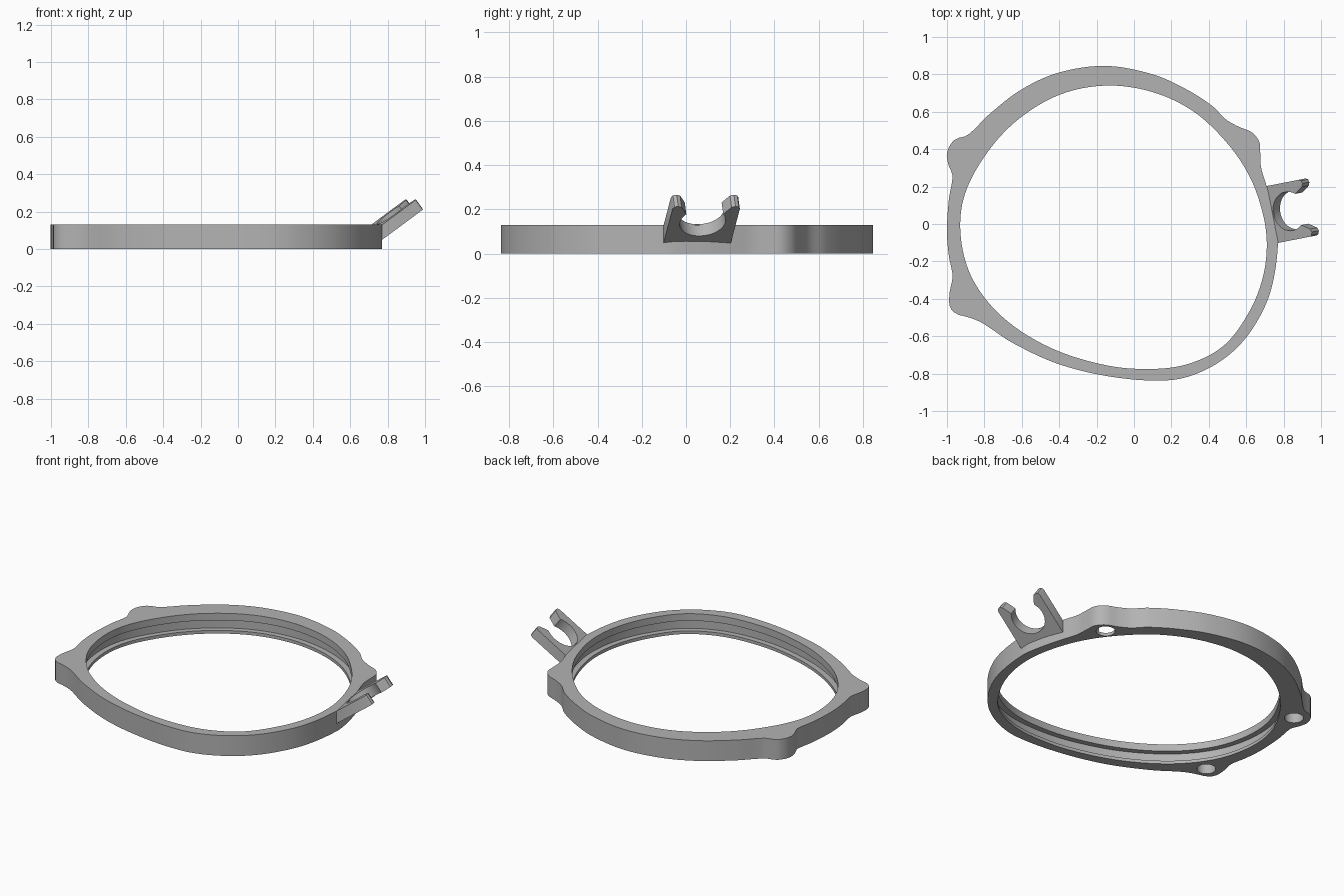
import bpy, bmesh, math
from mathutils import Vector
from mathutils.geometry import interpolate_bezier

cube = bpy.data.objects.get("Cube")
if cube:
    bpy.data.objects.remove(cube, do_unlink=True)

grey = bpy.data.materials.new("plain grey")
grey.use_nodes = True
grey.diffuse_color = (0.45, 0.45, 0.45, 1)
grey.node_tree.nodes["Principled BSDF"].inputs["Base Color"].default_value = grey.diffuse_color

SEGMENTS = 288
HEIGHT = 0.13

# Outlines, counter-clockwise; the outer one includes the three lugs
OUTER = [(.77, -.1), (.75, .05), (.71, .2), (.68, .3), (.675, .38), (.67, .44), (.63, .49),
         (.56, .52), (.49, .56), (.42, .63), (.28, .72), (.1, .8), (-.15, .845), (-.4, .81),
         (-.6, .72), (-.77, .59), (-.89, .475), (-.96, .45), (-1, .38), (-.99, .31),
         (-.97, .26), (-.99, .13), (-1, -.04), (-.99, -.17), (-.97, -.28), (-.985, -.36),
         (-.985, -.44), (-.95, -.48), (-.88, -.5), (-.81, -.53), (-.65, -.635), (-.4, -.75),
         (-.1, -.82), (.19, -.835), (.36, -.79), (.52, -.69), (.64, -.55), (.73, -.36)]
INNER = [(.71, -.12), (.69, .05), (.62, .25), (.5, .43), (.32, .6), (.1, .705), (-.15, .74),
         (-.4, .69), (-.63, .55), (-.8, .36), (-.91, .14), (-.925, -.08), (-.86, -.3),
         (-.7, -.5), (-.45, -.66), (-.15, -.755), (.1, -.775), (.3, -.745), (.48, -.65),
         (.61, -.48), (.685, -.3)]


def make_object(name, bm):
    bmesh.ops.recalc_face_normals(bm, faces=bm.faces)
    mesh = bpy.data.meshes.new(name)
    bm.to_mesh(mesh)
    bm.free()
    mesh.materials.append(grey)
    obj = bpy.data.objects.new(name, mesh)
    bpy.context.collection.objects.link(obj)
    return obj


def activate(obj):
    bpy.ops.object.select_all(action='DESELECT')
    obj.select_set(True)
    bpy.context.view_layer.objects.active = obj


def radii(points):
    """Smooth the closed outline and return its radius at evenly spaced angles."""
    pts = [Vector(p) for p in points]
    n = len(pts)
    polar = []
    for i in range(n):
        a, b, c, d = (pts[(i + k) % n] for k in (-1, 0, 1, 2))
        reach = (c - b).length / 3
        t0, t1 = (c - a).normalized(), (d - b).normalized()
        for p in interpolate_bezier(b, b + t0 * reach, c - t1 * reach, c, 17)[:-1]:
            polar.append((math.atan2(p.y, p.x) % math.tau, p.xy.length))
    polar.sort()
    polar = [(polar[-1][0] - math.tau, polar[-1][1])] + polar + [(polar[0][0] + math.tau, polar[0][1])]
    result, j = [], 0
    for i in range(SEGMENTS):
        angle = math.tau * i / SEGMENTS
        while polar[j + 1][0] < angle:
            j += 1
        (a0, r0), (a1, r1) = polar[j], polar[j + 1]
        result.append(r0 + (r1 - r0) * (angle - a0) / max(a1 - a0, 1e-9))
    return result


# Ring frame with a groove running round its inner wall
outer, inner = radii(OUTER), radii(INNER)
groove = [r + 0.035 for r in inner]
section = [(outer, 0), (outer, HEIGHT), (inner, HEIGHT), (inner, .085),
           (groove, .085), (groove, .02), (inner, .02), (inner, 0)]
bm = bmesh.new()
loops = []
for rs, z in section:
    loops.append([bm.verts.new((r * math.cos(math.tau * i / SEGMENTS),
                                r * math.sin(math.tau * i / SEGMENTS), z))
                  for i, r in enumerate(rs)])
for k, low in enumerate(loops):
    high = loops[(k + 1) % len(loops)]
    for i in range(SEGMENTS):
        j = (i + 1) % SEGMENTS
        bm.faces.new((low[i], low[j], high[j], high[i]))
ring = make_object("ring_frame", bm)

# Blind holes in the underside of the lugs
for x, y in ((.58, .435), (-.905, .365), (-.895, -.415)):
    bpy.ops.mesh.primitive_cylinder_add(vertices=40, radius=.055, depth=.1, location=(x, y, .03))
    cutter = bpy.context.object
    cutter.name = "hole_cutter"
    cutter.hide_render = True
    cutter.data.materials.append(grey)
    cut = ring.modifiers.new("lug_hole", 'BOOLEAN')
    cut.operation, cut.solver, cut.object = 'DIFFERENCE', 'EXACT', cutter
    activate(ring)
    bpy.ops.object.modifier_apply(modifier=cut.name)
    bpy.data.objects.remove(cutter, do_unlink=True)

# Snap clip: an open C shape, tilted up and out from the ring
tilt, turn, thick, radius, centre = math.radians(36), math.radians(11), .065, .105, .165
out = Vector((math.cos(turn), math.sin(turn), 0))
side = Vector((-out.y, out.x, 0))
up = Vector((0, 0, 1))
along = out * math.cos(tilt) + up * math.sin(tilt)
normal = up * math.cos(tilt) - out * math.sin(tilt)
origin = Vector((.735, .05, .045))

arm = [(.155, 0), (.155, .268), (.148, .282), (.132, .287), (.115, .28), (.102, .258), (.092, .24)]
start, steps = math.radians(36), 28
sweep = math.pi + 2 * start
arc = [(radius * math.cos(start - sweep * i / steps),
        centre + radius * math.sin(start - sweep * i / steps)) for i in range(steps + 1)]
profile = arm + arc + [(-v, s) for v, s in reversed(arm)]

bm = bmesh.new()
lower, upper = [], []
for v, s in profile:
    p = origin + side * v + along * s
    # The root is cut upright so that it sits against the wall
    lift = up * (thick / math.cos(tilt)) if s == 0 else normal * thick
    lower.append(bm.verts.new(p))
    upper.append(bm.verts.new(p + lift))
bm.faces.new(lower)
bm.faces.new(upper)
for i in range(len(profile)):
    j = (i + 1) % len(profile)
    bm.faces.new((lower[i], lower[j], upper[j], upper[i]))
clip = make_object("snap_clip", bm)

for obj in (ring, clip):
    activate(obj)
    bpy.ops.object.shade_smooth_by_angle(angle=math.radians(32))
